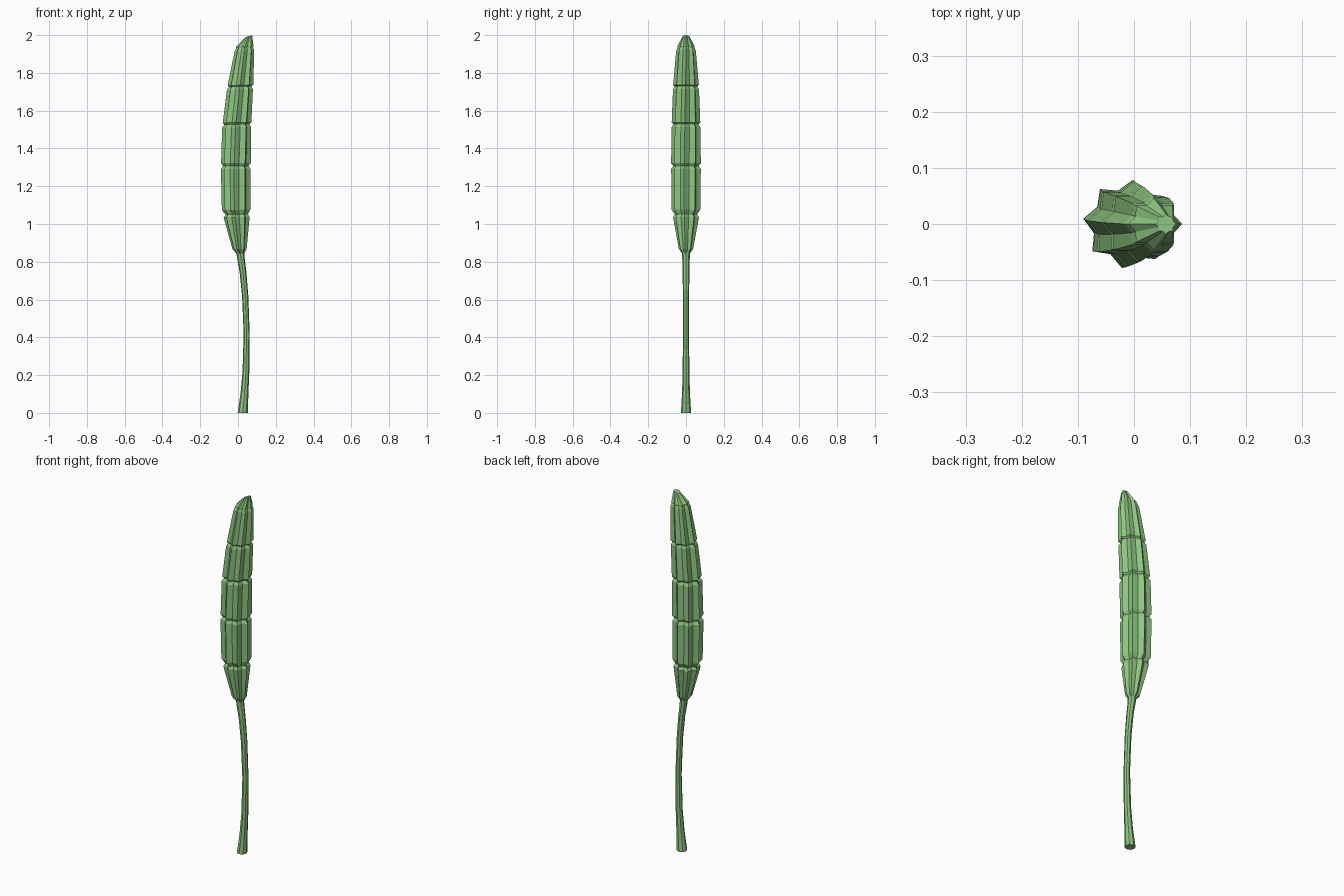
import bpy, bmesh, math

if "Cube" in bpy.data.objects:
    bpy.data.objects.remove(bpy.data.objects["Cube"])

mat = bpy.data.materials.new("plant_green")
mat.diffuse_color = (0.27, 0.56, 0.22, 1)
mat.use_nodes = True
mat.node_tree.nodes["Principled BSDF"].inputs["Base Color"].default_value = mat.diffuse_color


def loft(name, rings, sides, valley=1.0):
    """Skin rings of (z, centre x, radius, twist deg, tilt); every other vertex sits in a valley."""
    bm = bmesh.new()
    loops = []
    for z, cx, r, twist, tilt in rings:
        loop = []
        for i in range(sides):
            a = 2 * math.pi * i / sides + math.radians(twist)
            k = r * (valley if i % 2 else 1)
            dx = k * math.cos(a)
            loop.append(bm.verts.new((cx + dx, k * math.sin(a), z + tilt * dx)))
        loops.append(loop)
    for a, b in zip(loops, loops[1:]):
        for i in range(sides):
            j = (i + 1) % sides
            bm.faces.new((a[i], a[j], b[j], b[i]))
    bm.faces.new(loops[0][::-1])
    bm.faces.new(loops[-1])
    mesh = bpy.data.meshes.new(name)
    bm.to_mesh(mesh)
    bm.free()
    mesh.materials.append(mat)
    ob = bpy.data.objects.new(name, mesh)
    bpy.context.collection.objects.link(ob)
    return ob


# Curved thin stem, flared at the foot
loft("stem", [(z, x, r, 0, 0) for z, x, r in [
    (0, 0.025, 0.027), (0.1, 0.034, 0.021), (0.22, 0.042, 0.018),
    (0.42, 0.046, 0.016), (0.62, 0.038, 0.0165), (0.75, 0.026, 0.018),
    (0.82, 0.015, 0.02), (0.88, 0.01, 0.022)]], 8)

# Ribbed pod: each segment is (bottom z, x, r) to (top z, x, r) with a pinch between
segments = [
    ((0.868, 0.008, 0.038), (1.035, -0.007, 0.069)),
    ((1.075, -0.010, 0.076), (1.292, -0.012, 0.079)),
    ((1.322, -0.011, 0.079), (1.512, -0.007, 0.077)),
    ((1.537, -0.005, 0.076), (1.712, 0.010, 0.069)),
    ((1.735, 0.013, 0.068), (1.918, 0.034, 0.052)),
]
rings = [(0.845, 0.012, 0.022, -7, 0)]
for low, high in segments:
    for z, x, r in (low, high):
        twist = -7 + 7 * max(0, (z - 1.3) / 0.62)
        tilt = -0.1 * (z - 1.3) / 0.6 if z < 1.3 else 0.08 * (z - 1.3) / 0.6
        rings.append((z, x, r, twist, 0 if z < 0.9 else tilt * 0.6))
    z, x, r = high
    rings.append((z + 0.016, x + 0.001, r * 0.86, twist, tilt * 0.6))
# Tapered tip
rings += [(1.94, 0.036, 0.046, 0, 0.05), (1.994, 0.057, 0.018, 0, 0.33)]
loft("seed_pod", rings, 16, 0.78)
